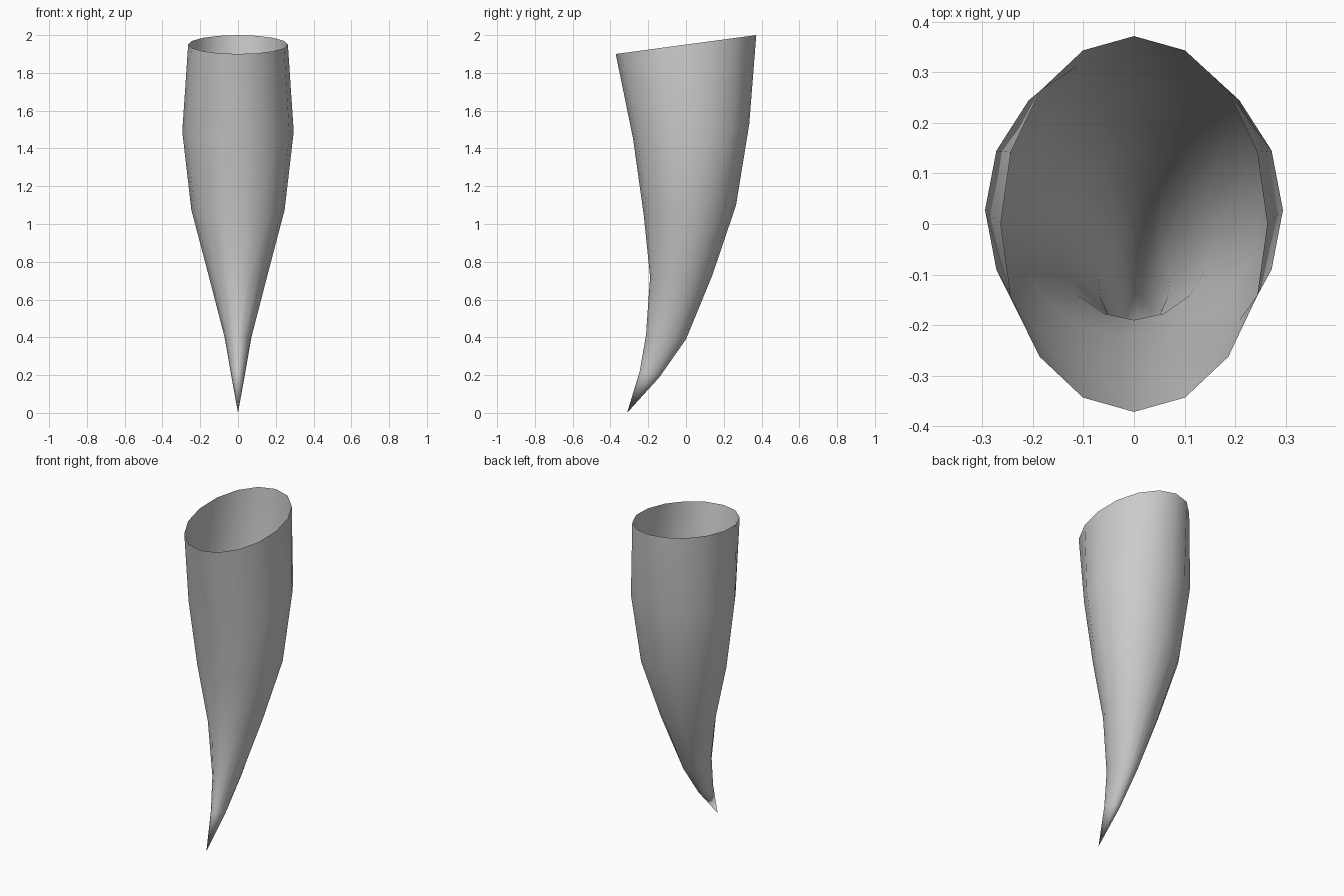
import bpy, bmesh
from math import sin, cos, pi
from mathutils import Vector

cube = bpy.data.objects.get("Cube")
if cube:
    bpy.data.objects.remove(cube, do_unlink=True)

# Plain horn colour
horn_grey = bpy.data.materials.new("horn_grey")
horn_grey.use_nodes = True
colour = (0.6, 0.6, 0.6, 1)
horn_grey.diffuse_color = colour
horn_grey.node_tree.nodes["Principled BSDF"].inputs["Base Color"].default_value = colour

# Cross-sections from rim to tip: front (y, z), back (y, z), half width
SIDES = 16
sections = [
    ((-0.372, 1.90), (0.372, 2.00), 0.264),
    ((-0.280, 1.45), (0.335, 1.53), 0.295),
    ((-0.224, 1.05), (0.265, 1.10), 0.247),
    ((-0.190, 0.72), (0.140, 0.73), 0.155),
    ((-0.212, 0.41), (0.000, 0.39), 0.071),
    ((-0.245, 0.22), (-0.140, 0.19), 0.037),
]
tip_point = (0, -0.312, 0)

# Open, curved horn: tilted elliptical rings closing to a point
bm = bmesh.new()
rings = []
for front, back, width in sections:
    front, back = Vector((0, *front)), Vector((0, *back))
    middle, reach = (front + back) / 2, (back - front) / 2
    rings.append([
        bm.verts.new(middle + reach * cos(a) + Vector((width * sin(a), 0, 0)))
        for a in (2 * pi * i / SIDES for i in range(SIDES))
    ])
tip = bm.verts.new(tip_point)
for i in range(SIDES):
    j = (i + 1) % SIDES
    for upper, lower in zip(rings, rings[1:]):
        bm.faces.new((upper[i], upper[j], lower[j], lower[i]))
    bm.faces.new((rings[-1][i], rings[-1][j], tip))
for face in bm.faces:
    face.smooth = True

mesh = bpy.data.meshes.new("horn")
bm.to_mesh(mesh)
bm.free()
mesh.materials.append(horn_grey)
horn = bpy.data.objects.new("horn", mesh)
bpy.context.collection.objects.link(horn)
